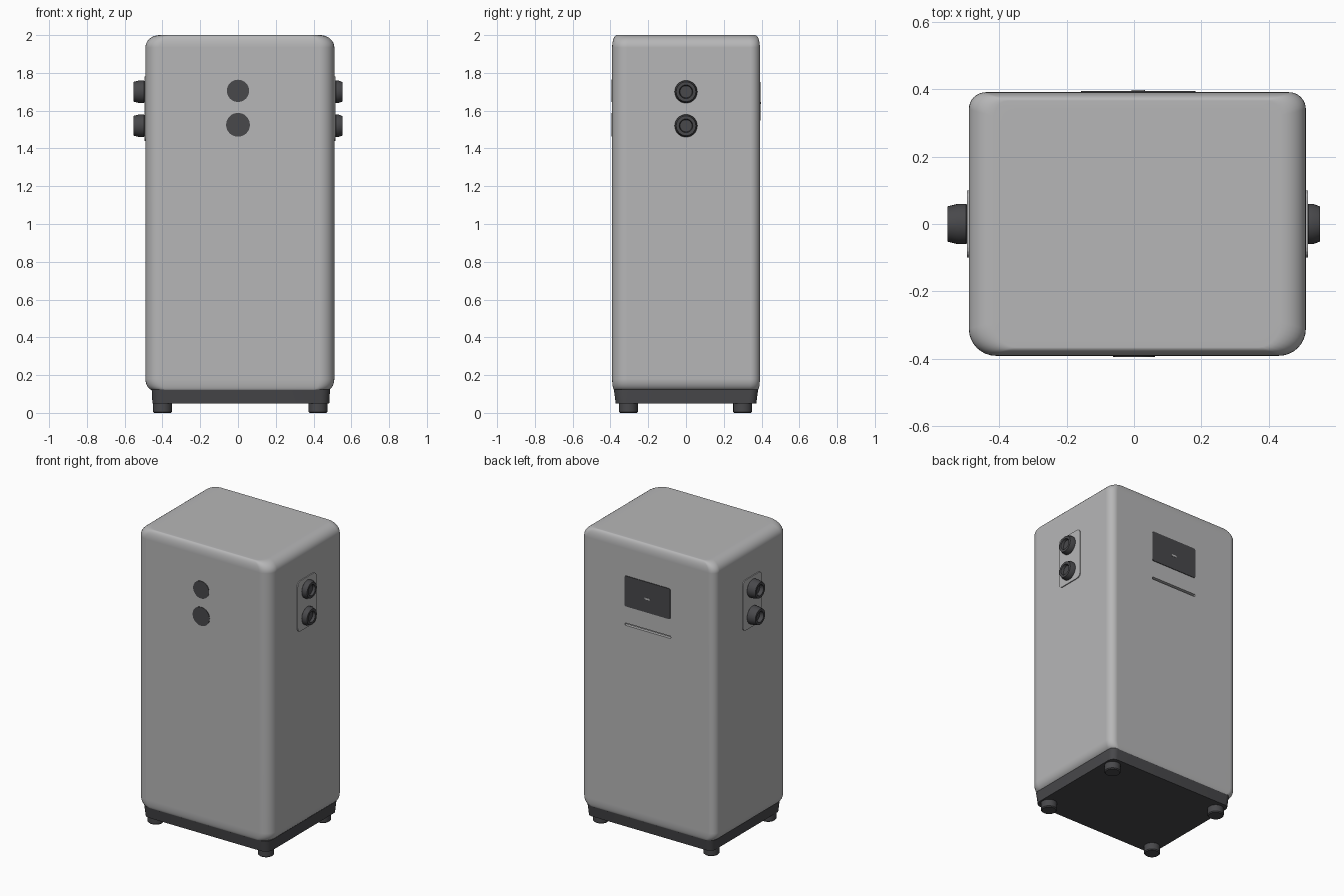
import bpy, bmesh
from math import sin, cos, pi, radians
from mathutils import Matrix, Vector

old = bpy.data.objects.get("Cube")
if old:
    bpy.data.objects.remove(old, do_unlink=True)


def material(name, rgb):
    m = bpy.data.materials.new(name)
    m.use_nodes = True
    colour = (*rgb, 1)
    m.diffuse_color = colour
    bsdf = m.node_tree.nodes["Principled BSDF"]
    bsdf.inputs["Base Color"].default_value = colour
    bsdf.inputs["Roughness"].default_value = 0.6
    return m


GREY = material("light grey", (0.47, 0.47, 0.475))
DARK = material("dark grey", (0.065, 0.065, 0.07))

# Local z points outwards on each wall
TO_LEFT = Matrix.Rotation(pi / 2, 4, 'Y')
TO_RIGHT = Matrix.Rotation(-pi / 2, 4, 'Y')
TO_FRONT = Matrix.Rotation(pi / 2, 4, 'X')
TO_BACK = Matrix.Rotation(-pi / 2, 4, 'X')


def loft(name, rings, mat, place=Matrix(), smooth=True):
    """Skin a stack of equal rings and cap both ends."""
    bm = bmesh.new()
    loops = [[bm.verts.new(place @ Vector(p)) for p in ring] for ring in rings]
    for a, b in zip(loops, loops[1:]):
        for i in range(len(a)):
            j = (i + 1) % len(a)
            bm.faces.new((a[i], a[j], b[j], b[i]))
    bm.faces.new(loops[0][::-1])
    bm.faces.new(loops[-1])
    bmesh.ops.recalc_face_normals(bm, faces=bm.faces[:])
    mesh = bpy.data.meshes.new(name)
    bm.to_mesh(mesh)
    bm.free()
    mesh.materials.append(mat)
    ob = bpy.data.objects.new(name, mesh)
    bpy.context.collection.objects.link(ob)
    if smooth:
        bpy.ops.object.select_all(action='DESELECT')
        ob.select_set(True)
        bpy.context.view_layer.objects.active = ob
        bpy.ops.object.shade_smooth_by_angle(angle=radians(32))
    return ob


def rounded(hx, hy, z, front=0.02, back=0.02, n=8):
    """Rounded rectangle with separate front and back corner radii."""
    pts = []
    for k, (sx, sy) in enumerate(((1, 1), (-1, 1), (-1, -1), (1, -1))):
        r = back if sy > 0 else front
        for i in range(n + 1):
            a = (k + i / n) * pi / 2
            pts.append((sx * (hx - r) + r * cos(a), sy * (hy - r) + r * sin(a), z))
    return pts


def turned(name, profile, mat, place, n=32):
    """Turn a (radius, height) profile around local z."""
    rings = [[(r * cos(2 * pi * i / n), r * sin(2 * pi * i / n), h) for i in range(n)]
             for r, h in profile]
    return loft(name, rings, mat, place)


def plate(name, hx, hy, thick, mat, place, r=0.01):
    return loft(name, [rounded(hx, hy, z, r, r, 4) for z in (-0.005, thick)],
                mat, place, False)


# Cabinet shell, rounded more towards its sides than its front and back
HX, HY, LOW, TOP, STEPS = 0.5, 0.391, 0.12, 2.0, 8


def shell_ring(z, dx, dy):
    return [(x * (HX - dx) / HX, y * (HY - dy) / HY, z)
            for x, y, z in rounded(HX, HY, z, 0.08, 0.05)]


rings = []
for i in range(STEPS + 1):
    a = i / STEPS * pi / 2
    rings.append(shell_ring(LOW + 0.06 * (1 - sin(a)), 0.04 * (1 - cos(a)), 0.012 * (1 - cos(a))))
rings = [shell_ring(LOW + 0.06 * (1 - cos(i / STEPS * pi / 2)),
                    0.04 * (1 - sin(i / STEPS * pi / 2)),
                    0.012 * (1 - sin(i / STEPS * pi / 2))) for i in range(STEPS + 1)]
for i in range(STEPS + 1):
    a = i / STEPS * pi / 2
    rings.append(shell_ring(TOP - 0.065 * (1 - sin(a)), 0.075 * (1 - cos(a)), 0.025 * (1 - cos(a))))
rings.append(shell_ring(TOP, 0.1, 0.05))
cabinet = loft("cabinet", rings, GREY, Matrix.Translation((0.01, 0, 0)))

# Narrow slot cut into the back wall
cutter = plate("slot_cutter", 0.17, 0.008, 0.03, GREY,
               Matrix.Translation((0.01, HY - 0.015, 1.425)) @ TO_BACK, 0.004)
cutter.hide_render = True
cutter.hide_viewport = True
cutter.display_type = 'WIRE'
cut = cabinet.modifiers.new("slot", 'BOOLEAN')
cut.operation = 'DIFFERENCE'
cut.object = cutter
cut.solver = 'EXACT'
shade = cabinet.modifiers.new("even shading", 'WEIGHTED_NORMAL')
shade.keep_sharp = True

# Plinth and four feet
loft("plinth", [rounded(0.468, 0.372, 0.05, 0.05, 0.04),
                rounded(0.472, 0.382, 0.125, 0.05, 0.04)],
     DARK, Matrix.Translation((0.015, 0, 0)))
for xname, x in (("right", -0.4), ("left", 0.423)):
    for yname, y in (("front", -0.305), ("back", 0.3)):
        turned(f"{yname}_{xname}_foot", [(0.044, 0), (0.05, 0.006), (0.05, 0.06)],
               DARK, Matrix.Translation((x, y, 0)), 24)

# Pipe connectors on backing plates, one pair per side
for side, x, turn, depth in (("left", HX + 0.01, TO_LEFT, 0.042),
                             ("right", 0.01 - HX, TO_RIGHT, 0.064)):
    plate(f"{side}_connector_plate", 0.17, 0.1, 0.006, GREY,
          Matrix.Translation((x, 0, 1.61)) @ turn, 0.03)
    for level, z in (("upper", 1.7), ("lower", 1.52)):
        profile = [(0.05, 0), (0.06, 0.008), (0.06, depth * 0.5), (0.052, depth),
                   (0.036, depth), (0.032, depth * 0.6), (0.01, depth * 0.6)]
        turned(f"{side}_{level}_connector", profile, DARK,
               Matrix.Translation((x, 0, z)) @ turn)

# Flat round windows on the front
for level, z, r in (("upper", 1.705, 0.059), ("lower", 1.525, 0.063)):
    turned(f"{level}_front_window", [(r, -0.005), (r, 0.003)], DARK,
           Matrix.Translation((0, -HY, z)) @ TO_FRONT)

# Display on the back with a small indicator
plate("back_display", 0.17, 0.103, 0.004, DARK,
      Matrix.Translation((0.012, HY, 1.65)) @ TO_BACK)
plate("display_indicator", 0.02, 0.006, 0.006, GREY,
      Matrix.Translation((0.012, HY, 1.64)) @ TO_BACK, 0.004)
